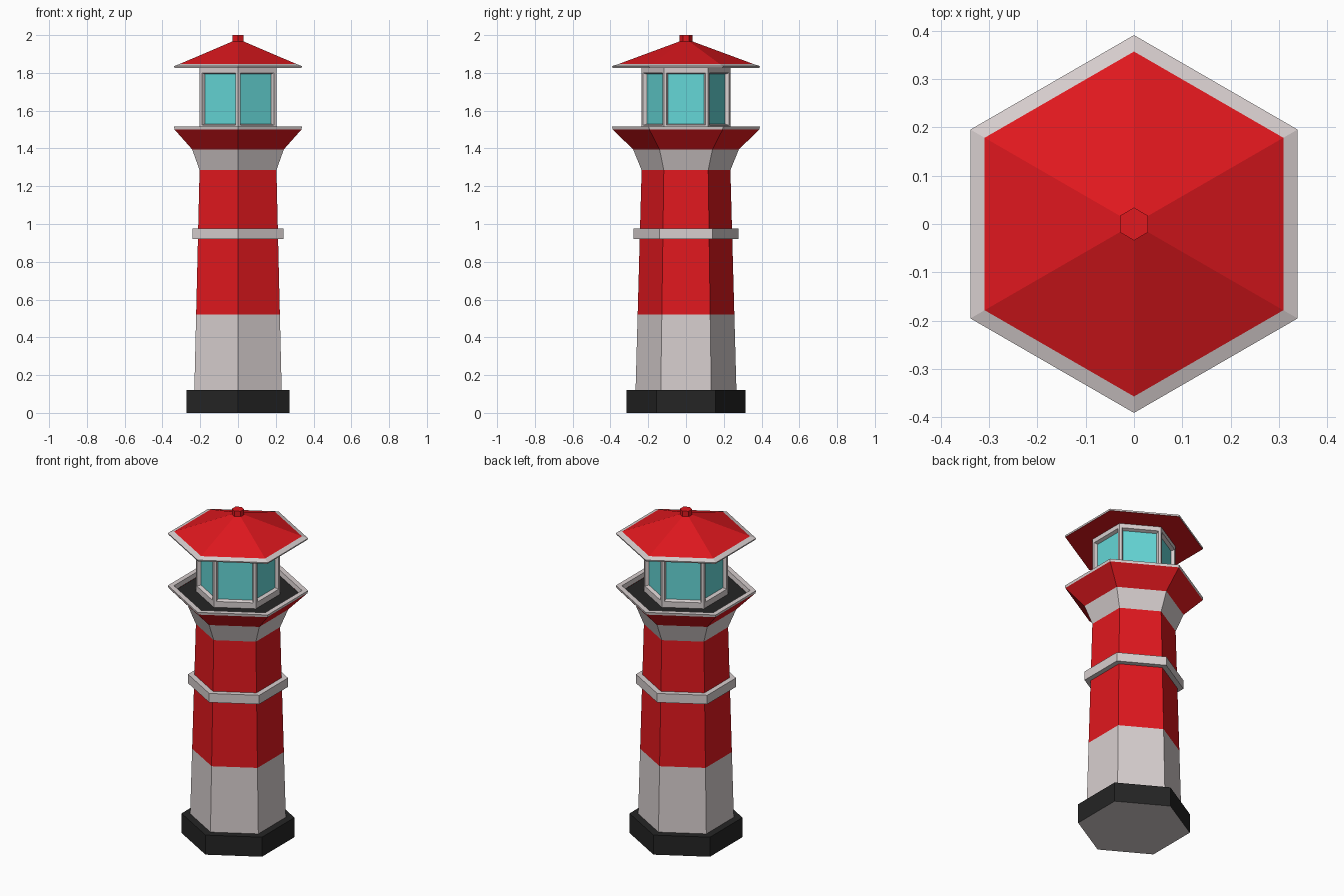
import bpy, bmesh, math

if "Cube" in bpy.data.objects:
    bpy.data.objects.remove(bpy.data.objects["Cube"])


def material(name, rgb):
    m = bpy.data.materials.new(name)
    m.diffuse_color = (*rgb, 1)
    m.use_nodes = True
    m.node_tree.nodes["Principled BSDF"].inputs["Base Color"].default_value = m.diffuse_color
    return m


RED = material("red_paint", (0.75, 0.009, 0.013))
PALE = material("pale_stone", (0.68, 0.62, 0.62))
DARK = material("dark_stone", (0.018, 0.018, 0.018))
GLASS = material("glass", (0.13, 0.68, 0.68))


def hexagon(bm, r, z):
    # hexagon ring with corners pointing along y
    return [bm.verts.new((r * math.cos(a), r * math.sin(a), z))
            for a in (math.radians(30 + 60 * k) for k in range(6))]


def finish(bm, name, mats):
    me = bpy.data.meshes.new(name)
    bm.to_mesh(me)
    bm.free()
    for m in mats:
        me.materials.append(m)
    ob = bpy.data.objects.new(name, me)
    bpy.context.collection.objects.link(ob)
    return ob


def lathe(name, profile, mats, bands=(), bottom=None, top=None, closed=False):
    """Six-sided revolve of (radius, z); bands = material index per segment."""
    bm = bmesh.new()
    rings = [hexagon(bm, r, z) for r, z in profile]
    pairs = list(zip(rings, rings[1:]))
    if closed:
        pairs.append((rings[-1], rings[0]))
    for i, (a, b) in enumerate(pairs):
        for k in range(6):
            n = (k + 1) % 6
            f = bm.faces.new((a[k], a[n], b[n], b[k]))
            f.material_index = bands[i] if i < len(bands) else 0
    if bottom is not None:
        bm.faces.new(rings[0][::-1]).material_index = bottom
    if top is not None:
        bm.faces.new(rings[-1]).material_index = top
    return finish(bm, name, mats)


# plinth
lathe("base", [(0.27, 0), (0.315, 0), (0.315, 0.12), (0.26, 0.12)],
      [DARK, PALE], (1, 0, 0), bottom=1)

# tapering striped tower with flared collar and gallery skirt
lathe("tower", [(0.267, 0.12), (0.256, 0.52), (0.235, 1.285), (0.28, 1.395), (0.388, 1.50)],
      [PALE, RED], (0, 1, 0, 1))

# belt around the shaft
lathe("tower_band", [(0.24, 0.92), (0.279, 0.92), (0.279, 0.975), (0.24, 0.975)],
      [PALE], closed=True)

# gallery rim and recessed deck
lathe("gallery_rim", [(0.388, 1.50), (0.391, 1.515), (0.357, 1.515), (0.352, 1.487)], [PALE])
lathe("gallery_deck", [(0.354, 1.485), (0.2, 1.487)], [DARK], top=0)

# lantern room with recessed panes
bm = bmesh.new()
rings = [hexagon(bm, 0.235, z) for z in (1.487, 1.508, 1.815, 1.832)]
windows = []
for i, (a, b) in enumerate(zip(rings, rings[1:])):
    for k in range(6):
        n = (k + 1) % 6
        f = bm.faces.new((a[k], a[n], b[n], b[k]))
        if i == 1:
            windows.append(f)
bm.normal_update()
bmesh.ops.inset_individual(bm, faces=windows, thickness=0.021)
bmesh.ops.inset_individual(bm, faces=windows, thickness=0.01, depth=-0.02)
for f in windows:
    f.material_index = 1
finish(bm, "lantern_room", [PALE, GLASS])

# roof: red underside, pale eave, red slope
lathe("roof", [(0.388, 1.827), (0.391, 1.836), (0.357, 1.847), (0.03, 1.968)],
      [RED, PALE], (1, 1, 0), bottom=0, top=0)

# finial
lathe("roof_finial", [(0.034, 1.96), (0.034, 2.0)], [RED], bottom=0, top=0)
